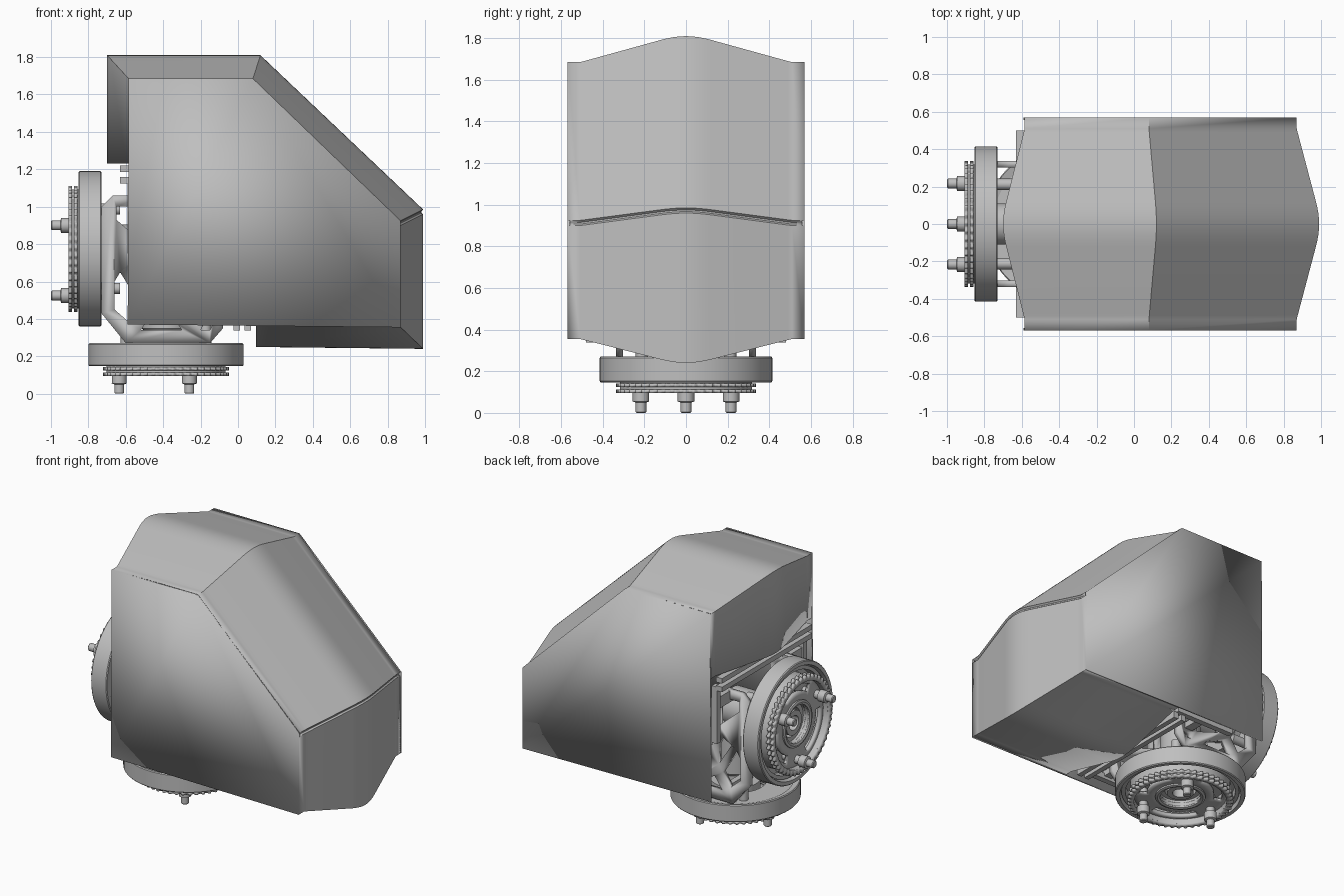
import bpy, bmesh, math
from mathutils import Matrix, Vector

cube = bpy.data.objects.get("Cube")
if cube:
    bpy.data.objects.remove(cube, do_unlink=True)

grey = bpy.data.materials.new("plain grey")
grey.use_nodes = True
COLOR = (0.52, 0.52, 0.52, 1)
grey.diffuse_color = COLOR
grey.node_tree.nodes["Principled BSDF"].inputs["Base Color"].default_value = COLOR


def finish(name, bm, matrix=Matrix(), thickness=0, offset=-1):
    me = bpy.data.meshes.new(name)
    bm.to_mesh(me)
    bm.free()
    me.materials.append(grey)
    ob = bpy.data.objects.new(name, me)
    bpy.context.collection.objects.link(ob)
    ob.matrix_world = matrix
    if thickness:
        mod = ob.modifiers.new("thickness", "SOLIDIFY")
        mod.thickness, mod.offset = thickness, offset
    bpy.ops.object.select_all(action="DESELECT")
    ob.select_set(True)
    bpy.context.view_layer.objects.active = ob
    bpy.ops.object.shade_smooth_by_angle(angle=math.radians(30))
    return ob


def box(name, lo, hi):
    bm = bmesh.new()
    lo, hi = Vector(lo), Vector(hi)
    bmesh.ops.create_cube(bm, size=1, matrix=Matrix.Translation((lo + hi) / 2)
                          @ Matrix.Diagonal((*(hi - lo), 1)))
    finish(name, bm)


def lathe(name, profile, matrix, closed=True, steps=64):
    # spin a radius/height profile about the local z axis
    bm = bmesh.new()
    vs = [bm.verts.new((r, 0, z)) for r, z in profile]
    pairs = list(zip(vs, vs[1:] + vs[:1])) if closed else list(zip(vs, vs[1:]))
    edges = [bm.edges.new(p) for p in pairs]
    bmesh.ops.spin(bm, geom=vs + edges, cent=(0, 0, 0), axis=(0, 0, 1),
                   angle=math.tau, steps=steps, use_duplicate=False)
    bmesh.ops.remove_doubles(bm, verts=bm.verts, dist=0.0005)
    bmesh.ops.recalc_face_normals(bm, faces=bm.faces)
    finish(name, bm, matrix)


def ring(name, r0, r1, z0, z1, matrix):
    lathe(name, [(r0, z0), (r1, z0), (r1, z1), (r0, z1)], matrix)


def plate(name, loops, y, thickness):
    # flat panel in the xz plane, first loop outside and the rest as holes
    bm = bmesh.new()
    edges = []
    for loop in loops:
        vs = [bm.verts.new((x, y, z)) for x, z in loop]
        edges += [bm.edges.new(p) for p in zip(vs, vs[1:] + vs[:1])]
    bmesh.ops.triangle_fill(bm, use_beauty=True, edges=edges, normal=(0, -1, 0))
    bmesh.ops.dissolve_limit(bm, angle_limit=0.01, verts=bm.verts, edges=bm.edges)
    finish(name, bm, thickness=thickness, offset=0)


# Ridged outer cover: one path, pushed out towards the middle ridge
def cover_path(t):
    return [(-0.585 - 0.115 * t, 1.23),
            (-0.585 - 0.115 * t, 1.685 + 0.125 * t),
            (0.08 + 0.04 * t, 1.685 + 0.125 * t),
            (0.87 + 0.12 * t, 0.925 + 0.06 * t),
            (0.86 + 0.12 * t, 0.915 + 0.06 * t),
            (0.86 + 0.12 * t, 0.907 + 0.06 * t),
            (0.87 + 0.12 * t, 0.90 + 0.06 * t),
            (0.87 + 0.12 * t, 0.355 - 0.115 * t),
            (0.095, 0.365 - 0.115 * t)]


half = [(0.567, 0), (0.51, 0), (0.49, 0.04), (0.47, 0.084), (0.12, 0.856),
        (0.09, 0.915), (0.06, 0.96), (0.03, 0.99)]
stations = [(-y, t) for y, t in half] + [(0, 1)] + half[::-1]
bm = bmesh.new()
rows = [[bm.verts.new((x, y, z)) for x, z in cover_path(t)] for y, t in stations]
for a, b in zip(rows, rows[1:]):
    for i in range(len(a) - 1):
        bm.faces.new((a[i], a[i + 1], b[i + 1], b[i]))
finish("outer_cover", bm, thickness=0.012)

# Flat side panels
side = [(-0.59, 0.37), (-0.583, 1.685), (0.08, 1.685), (0.87, 0.925), (0.87, 0.355)]
for name, s in (("right_side_panel", -1), ("left_side_panel", 1)):
    plate(name, [side], s * 0.563, 0.012)

# Truss plates of the inner frame
outline = [(-0.73, 0.43), (-0.73, 1.0), (-0.67, 1.06), (-0.5, 1.06), (-0.44, 0.98),
           (-0.44, 0.64), (-0.2, 0.56), (-0.08, 0.5), (-0.08, 0.35), (-0.15, 0.27), (-0.6, 0.27)]
holes = [[(-0.66, 0.45), (-0.66, 0.6), (-0.63, 0.65), (-0.52, 0.47), (-0.58, 0.38)],
         [(-0.52, 0.34), (-0.46, 0.43), (-0.32, 0.37), (-0.3, 0.34)],
         [(-0.59, 0.68), (-0.49, 0.52), (-0.49, 0.66), (-0.52, 0.72)],
         [(-0.42, 0.47), (-0.42, 0.57), (-0.24, 0.5), (-0.24, 0.41)],
         [(-0.65, 0.93), (-0.65, 1.0), (-0.5, 1.0), (-0.5, 0.8)],
         [(-0.2, 0.34), (-0.18, 0.38), (-0.13, 0.38), (-0.15, 0.34)]]
for name, s in (("right_truss", -1), ("left_truss", 1)):
    plate(name, [outline] + holes, s * 0.32, 0.035)

# Cross rails, brackets and posts around the two openings
for i, z in enumerate((1.125, 1.185)):
    box(f"upper_rail_{i + 1}", (-0.63, -0.5, z), (-0.585, 0.5, z + 0.035))
for i, x in enumerate((-0.025, 0.035)):
    box(f"lower_rail_{i + 1}", (x, -0.48, 0.338), (x + 0.035, 0.48, 0.385))
for s, word in ((-1, "right"), (1, "left")):
    y0, y1 = sorted((s * 0.46, s * 0.5))
    box(f"{word}_post", (-0.59, y0, 0.75), (-0.55, y1, 1.15))
    box(f"{word}_sill", (-0.4, y0, 0.38), (0.05, y1, 0.42))
    y0, y1 = sorted((s * 0.3, s * 0.5))
    box(f"{word}_upper_bracket", (-0.58, y0, 0.98), (-0.54, y1, 1.06))
    box(f"{word}_lower_bracket", (-0.2, y0, 0.4), (-0.14, y1, 0.44))
box("corner_brace", (-0.58, -0.31, 0.36), (-0.54, 0.31, 0.40))


# Drive wheel, built facing local +z from its back plane
def wheel(word, m):
    lathe(word + "_rim", [(0.37, 0.01), (0.41, 0), (0.415, 0.006), (0.415, 0.117),
                          (0.41, 0.123), (0.385, 0.123), (0.38, 0.08), (0.37, 0.08)], m)
    ring(word + "_back_disc", 0.2, 0.38, 0.015, 0.035, m)
    ring(word + "_inner_disc", 0.35, 0.375, 0.03, 0.1, m)
    # slotted face
    bm = bmesh.new()
    n, radii = 72, (0.13, 0.185, 0.215, 0.265, 0.3)
    grid = [[bm.verts.new((r * math.cos(k * math.tau / n), r * math.sin(k * math.tau / n), 0.13))
             for k in range(n)] for r in radii]
    for j in range(len(radii) - 1):
        for k in range(n):
            if j == 2 and 5 <= k % 24 < 19:
                continue
            q = (k + 1) % n
            bm.faces.new((grid[j][k], grid[j + 1][k], grid[j + 1][q], grid[j][q]))
    finish(word + "_slotted_face", bm, m, 0.025)
    # two toothed rings
    for i, z in enumerate((0.128, 0.157)):
        bm = bmesh.new()
        n = 192
        ends = []
        for k in range(n):
            r = 0.337 if k % 4 < 2 else 0.32
            a = k * math.tau / n
            ends.append([bm.verts.new((q * math.cos(a), q * math.sin(a), z)) for q in (0.295, r)])
        for a, b in zip(ends, ends[1:] + ends[:1]):
            bm.faces.new((a[0], a[1], b[1], b[0]))
        finish(f"{word}_toothed_ring_{i + 1}", bm, m, 0.018, 1)
    ring(word + "_chain_core", 0.295, 0.318, 0.03, 0.165, m)
    # hub and motor
    lathe(word + "_hub", [(0.1, 0), (0.16, 0), (0.16, 0.14), (0.145, 0.145), (0.13, 0.14),
                          (0.13, 0.09), (0.1, 0.09)], m)
    ring(word + "_bearing", 0.05, 0.085, 0, 0.11, m)
    lathe(word + "_motor", [(0, -0.36), (0.13, -0.36), (0.13, -0.08), (0.11, -0.06),
                            (0.11, 0.03), (0, 0.03)], m, closed=False, steps=40)
    # stepped bolts
    for k in range(3):
        place = m @ Matrix.Rotation(k * math.tau / 3, 4, "Z") @ Matrix.Translation((0.25, 0, 0))
        lathe(f"{word}_bolt_{k + 1}",
              [(0, 0.03), (0.028, 0.03), (0.028, 0.165), (0.04, 0.165), (0.04, 0.215),
               (0.026, 0.22), (0.026, 0.265), (0.021, 0.27), (0, 0.27)],
              place, closed=False, steps=20)
    # standoffs joining the wheel to the frame
    for k in range(4):
        a = math.pi / 4 + k * math.pi / 2
        lathe(f"{word}_standoff_{k + 1}", [(0, -0.1), (0.03, -0.1), (0.03, 0.03), (0, 0.03)],
              m @ Matrix.Translation((0.3 * math.cos(a), 0.3 * math.sin(a), 0)),
              closed=False, steps=16)


# Local +x of each wheel points at its single outermost bolt
bottom = Matrix.Translation((-0.385, 0, 0.27)) @ Matrix.Rotation(math.pi, 4, "X") \
    @ Matrix.Rotation(math.pi, 4, "Z")
end = Matrix.Translation((-0.73, 0, 0.775)) @ Matrix.Rotation(-math.pi / 2, 4, "Y") \
    @ Matrix.Rotation(math.pi, 4, "Z")
wheel("bottom_wheel", bottom)
wheel("end_wheel", end)
